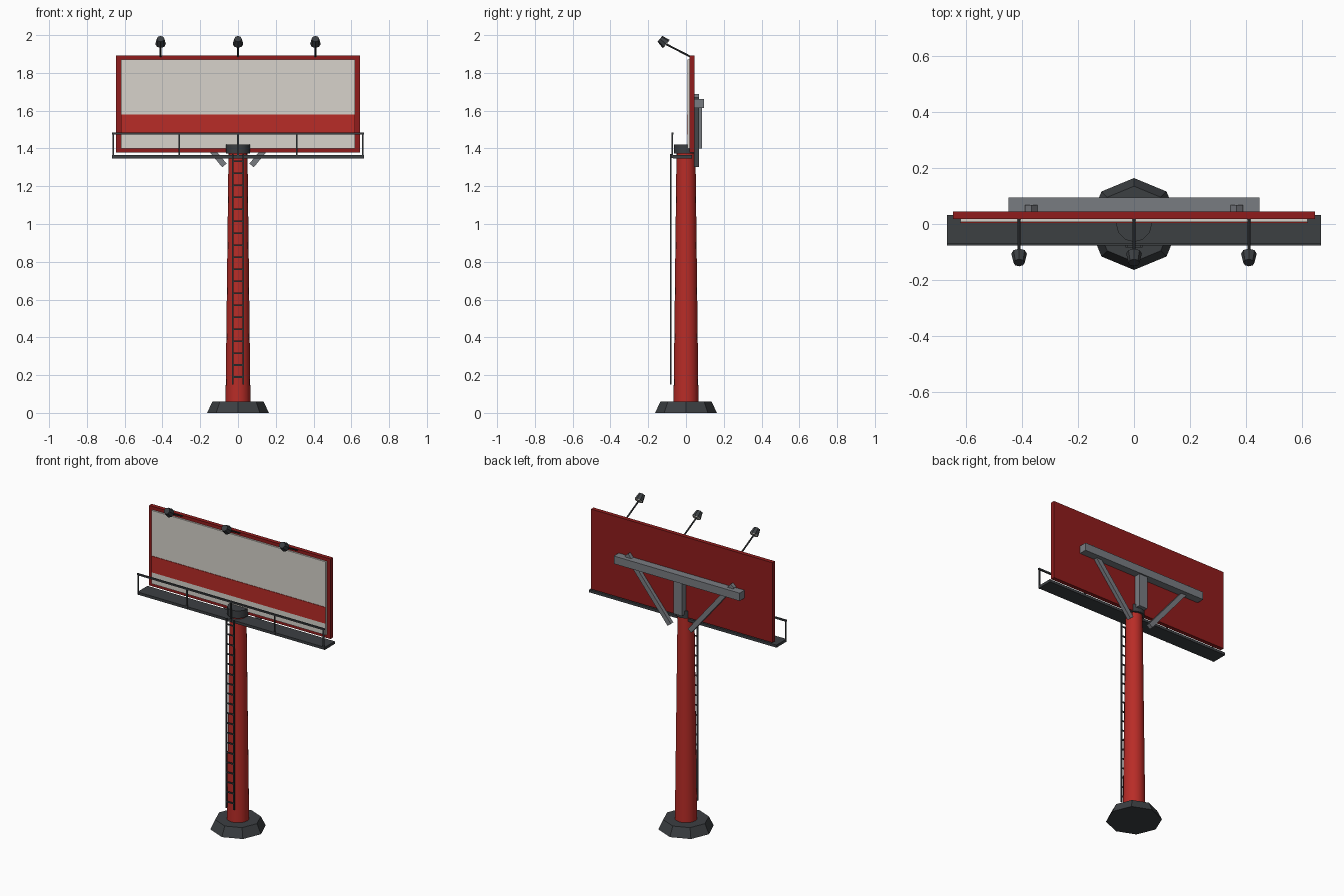
import bpy
import math
from mathutils import Vector, Matrix

if "Cube" in bpy.data.objects:
    bpy.data.objects.remove(bpy.data.objects["Cube"])


def material(name, rgb):
    m = bpy.data.materials.new(name)
    m.diffuse_color = (*rgb, 1)
    m.use_nodes = True
    m.node_tree.nodes["Principled BSDF"].inputs["Base Color"].default_value = m.diffuse_color
    return m


RED = material("red_paint", (0.48, 0.025, 0.02))
DARK_RED = material("dark_red_frame", (0.28, 0.012, 0.012))
CREAM = material("cream_board", (0.68, 0.65, 0.60))
DARK = material("dark_metal", (0.045, 0.05, 0.055))
STEEL = material("steel", (0.19, 0.20, 0.22))
LENS = material("lens", (0.9, 0.88, 0.8))


def box(name, x, y, z, mat):
    """Box from (min, max) ranges."""
    bpy.ops.mesh.primitive_cube_add(size=1)
    o = bpy.context.object
    o.name = name
    o.data.transform(Matrix.Translation([sum(r) / 2 for r in (x, y, z)])
                     @ Matrix.Diagonal((x[1] - x[0], y[1] - y[0], z[1] - z[0], 1)))
    o.data.materials.append(mat)
    return o


def cone(name, a, b, r1, r2, sides, mat, smooth=False):
    """Frustum running from point a to point b."""
    a, b = Vector(a), Vector(b)
    d = b - a
    bpy.ops.mesh.primitive_cone_add(vertices=sides, radius1=r1, radius2=r2, depth=d.length)
    o = bpy.context.object
    o.name = name
    o.matrix_world = Matrix.Translation((a + b) / 2) @ d.to_track_quat('Z', 'Y').to_matrix().to_4x4()
    o.data.materials.append(mat)
    if smooth:
        bpy.ops.object.shade_smooth_by_angle(angle=math.radians(35))
    return o


def bar(name, a, b, width, depth, mat):
    """Rectangular bar in an xz plane; depth is measured along y."""
    a, b = Vector(a), Vector(b)
    d = b - a
    h = d.length / 2
    o = box(name, (-width / 2, width / 2), (-depth / 2, depth / 2), (-h, h), mat)
    o.matrix_world = Matrix.Translation((a + b) / 2) @ Matrix.Rotation(math.atan2(d.x, d.z), 4, 'Y')
    return o


# Footing, pole and collar
cone("footing", (0, 0, 0), (0, 0, 0.06), 0.164, 0.135, 8, DARK)
cone("pole", (0, 0, 0.05), (0, 0, 1.40), 0.066, 0.05, 16, RED, True)
cone("collar", (0, 0, 1.374), (0, 0, 1.422), 0.064, 0.064, 12, DARK, True)

# Sign board
box("sign_frame", (-0.646, 0.646), (0.018, 0.044), (1.378, 1.893), DARK_RED)
box("sign_panel", (-0.62, 0.62), (0.007, 0.02), (1.40, 1.872), CREAM)
box("sign_stripe", (-0.62, 0.62), (0.004, 0.012), (1.475, 1.58), RED)

# Rear support: beam, upright and diagonal braces
box("rear_beam", (-0.448, 0.448), (0.044, 0.094), (1.613, 1.663), STEEL)
box("rear_upright", (-0.03, 0.03), (0.035, 0.085), (1.40, 1.63), STEEL)
for s in (-1, 1):
    bar("rear_brace", (s * 0.072, 0.055, 1.31), (s * 0.377, 0.055, 1.68), 0.03, 0.025, STEEL)

# Walkway and handrail
box("walkway", (-0.667, 0.667), (-0.07, 0.032), (1.347, 1.364), DARK)
box("handrail", (-0.667, 0.667), (-0.077, -0.067), (1.475, 1.485), DARK)
for x in (-0.66, -0.312, 0, 0.312, 0.66):
    box("rail_post", (x - 0.004, x + 0.004), (-0.076, -0.068), (1.35, 1.48), DARK)

# Ladder
for s in (-1, 1):
    x = s * 0.027
    box("ladder_rail", (x - 0.004, x + 0.004), (-0.084, -0.076), (0.15, 1.37), DARK)
for i in range(19):
    z = 0.19 + i * 0.0635
    box("ladder_rung", (-0.027, 0.027), (-0.083, -0.077), (z - 0.004, z + 0.004), DARK)

# Floodlights aimed back down at the board
aim = Vector((0, 0.77, -0.64))
for x in (-0.41, 0, 0.41):
    c = Vector((x, -0.122, 1.967))
    rim = c + aim * 0.021
    cone("lamp_arm", (x, 0.025, 1.885), (x, -0.115, 1.957), 0.005, 0.005, 8, DARK)
    cone("lamp_head", c - aim * 0.021, rim, 0.02, 0.028, 8, DARK)
    cone("lamp_lens", rim - aim * 0.002, rim + aim * 0.003, 0.024, 0.024, 8, LENS)
